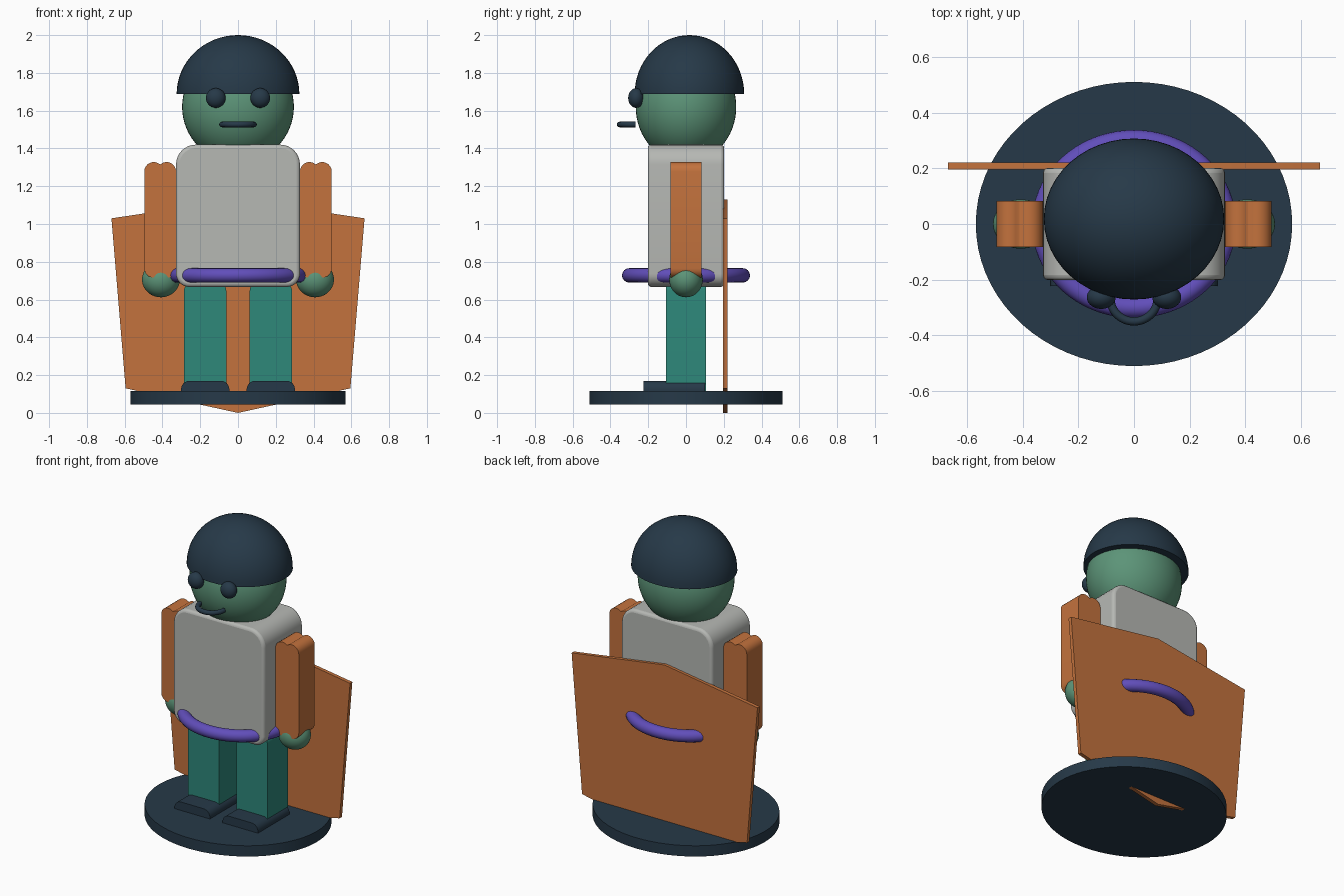
import bpy, bmesh, math
from mathutils import Matrix, Vector

cube = bpy.data.objects.get("Cube")
if cube:
    bpy.data.objects.remove(cube, do_unlink=True)


def material(name, rgb):
    lin = [((c / 255 + 0.055) / 1.055) ** 2.4 for c in rgb] + [1]
    m = bpy.data.materials.new(name)
    m.use_nodes = True
    m.diffuse_color = lin
    m.node_tree.nodes["Principled BSDF"].inputs["Base Color"].default_value = lin
    return m


NAVY = material("navy", (38, 57, 72))
GREEN = material("sage green", (92, 148, 120))
GREY = material("light grey", (182, 184, 180))
ORANGE = material("burnt orange", (195, 114, 61))
TEAL = material("teal", (46, 136, 122))
PURPLE = material("purple", (97, 78, 186))


def finish(name, bm, mat, bevel=0):
    bmesh.ops.recalc_face_normals(bm, faces=bm.faces)
    mesh = bpy.data.meshes.new(name)
    bm.to_mesh(mesh)
    bm.free()
    ob = bpy.data.objects.new(name, mesh)
    bpy.context.collection.objects.link(ob)
    mesh.materials.append(mat)
    if bevel:
        mod = ob.modifiers.new("soft edges", 'BEVEL')
        mod.width, mod.segments = bevel, 3
        mod.limit_method, mod.angle_limit = 'ANGLE', math.radians(50)
    bpy.ops.object.select_all(action='DESELECT')
    ob.select_set(True)
    bpy.context.view_layer.objects.active = ob
    bpy.ops.object.shade_smooth_by_angle(angle=math.radians(35))
    return ob


def ellipsoid(name, centre, radii, mat, dome=False):
    bm = bmesh.new()
    bmesh.ops.create_uvsphere(bm, u_segments=48, v_segments=32, radius=1)
    if dome:
        geom = bm.verts[:] + bm.edges[:] + bm.faces[:]
        bmesh.ops.bisect_plane(bm, geom=geom, plane_co=(0, 0, 0), plane_no=(0, 0, 1), clear_inner=True)
        bmesh.ops.holes_fill(bm, edges=[e for e in bm.edges if e.is_boundary])
    bm.transform(Matrix.Translation(centre) @ Matrix.Diagonal((*radii, 1)))
    return finish(name, bm, mat)


def extrude_xz(name, points, y0, y1, mat, bevel=0):
    """Front-facing outline pushed straight back."""
    bm = bmesh.new()
    face = bm.faces.new([bm.verts.new((x, y0, z)) for x, z in points])
    new = bmesh.ops.extrude_face_region(bm, geom=[face])["geom"]
    verts = [v for v in new if isinstance(v, bmesh.types.BMVert)]
    bmesh.ops.translate(bm, verts=verts, vec=(0, y1 - y0, 0))
    return finish(name, bm, mat, bevel)


def rounded(x0, x1, z0, z1, top, bottom):
    """Rounded rectangle outline with separate top and bottom radii."""
    pts = []
    for quarter, (x, z, r, sx, sz) in enumerate([
            (x1, z1, top, -1, -1), (x0, z1, top, 1, -1),
            (x0, z0, bottom, 1, 1), (x1, z0, bottom, -1, 1)]):
        if not r:
            pts.append((x, z))
            continue
        for i in range(9):
            a = (quarter + i / 8) * math.pi / 2
            pts.append((x + sx * r + r * math.cos(a), z + sz * r + r * math.sin(a)))
    return pts


def ring(name, centre, rx, ry, tube, mat, start=0, sweep=math.tau):
    """Horizontal elliptical tube, closed or as an arc."""
    bm = bmesh.new()
    closed = sweep >= math.tau
    n, m = (72, 16) if closed else (28, 12)
    loops = []
    for i in range(n):
        a = start + sweep * i / (n if closed else n - 1)
        c = Vector((rx * math.cos(a), ry * math.sin(a), 0))
        out = Vector((math.cos(a) / rx, math.sin(a) / ry, 0)).normalized()
        loops.append([bm.verts.new(Vector(centre) + c + tube * (
            out * math.cos(math.tau * j / m) + Vector((0, 0, math.sin(math.tau * j / m)))))
            for j in range(m)])
    for i in range(n if closed else n - 1):
        p, q = loops[i], loops[(i + 1) % n]
        for j in range(m):
            k = (j + 1) % m
            bm.faces.new((p[j], p[k], q[k], q[j]))
    if not closed:
        bm.faces.new(loops[0])
        bm.faces.new(loops[-1])
    return finish(name, bm, mat)


# Oval stand
bm = bmesh.new()
bmesh.ops.create_cone(bm, cap_ends=True, segments=72, radius1=1, radius2=1, depth=0.07)
bm.transform(Matrix.Translation((0, 0, 0.08)) @ Matrix.Diagonal((0.57, 0.512, 1, 1)))
finish("stand", bm, NAVY)

# Flat cape board behind the figure
half = [(0.67, 1.03), (0.595, 0.13)]
outline = [(0, 1.13)] + half + [(0, 0)] + [(-x, z) for x, z in reversed(half)]
extrude_xz("cape", outline, 0.197, 0.221, ORANGE)

# Body and belt
extrude_xz("torso", rounded(-0.328, 0.328, 0.667, 1.42, 0.105, 0.07), -0.202, 0.202, GREY, 0.018)
ring("belt", (0, 0, 0.728), 0.33, 0.301, 0.038, PURPLE)

# Head, helmet and mouth
ellipsoid("head", (0, 0, 1.62), (0.296, 0.266, 0.296), GREEN)
ellipsoid("helmet", (0, 0.018, 1.687), (0.325, 0.29, 0.313), NAVY, dome=True)
ring("mouth", (0, -0.268, 1.527), 0.085, 0.083, 0.015, NAVY, start=math.pi, sweep=math.pi)

# Paired parts
for side, s in (("left", 1), ("right", -1)):
    ellipsoid(side + "_eye", (s * 0.118, -0.264, 1.667), (0.052, 0.042, 0.052), NAVY)
    ellipsoid(side + "_hand", (s * 0.408, 0, 0.706), (0.1, 0.089, 0.094), GREEN)

    # Arm outline: two rounded lobes meeting in a shallow notch at each end
    mid, r, lobe = s * 0.412, 0.05, 0.034
    top = []
    for c, a0, a1 in ((lobe, 0, 130), (-lobe, 50, 180)):
        for i in range(9):
            a = math.radians(a0 + (a1 - a0) * i / 8)
            top.append((c + r * math.cos(a), r * math.sin(a)))
    arm = [(mid + x, 1.278 + z) for x, z in top]
    arm += [(mid - x, 0.765 - z) for x, z in top]
    extrude_xz(side + "_arm", arm, -0.082, 0.082, ORANGE)

    x0, x1 = sorted((s * 0.062, s * 0.286))
    extrude_xz(side + "_leg", rounded(x0, x1, 0.11, 0.687, 0.04, 0), -0.106, 0.106, TEAL)
    x0, x1 = sorted((s * 0.046, s * 0.301))
    extrude_xz(side + "_foot", rounded(x0, x1, 0.11, 0.17, 0.045, 0), -0.224, 0.1, NAVY)
